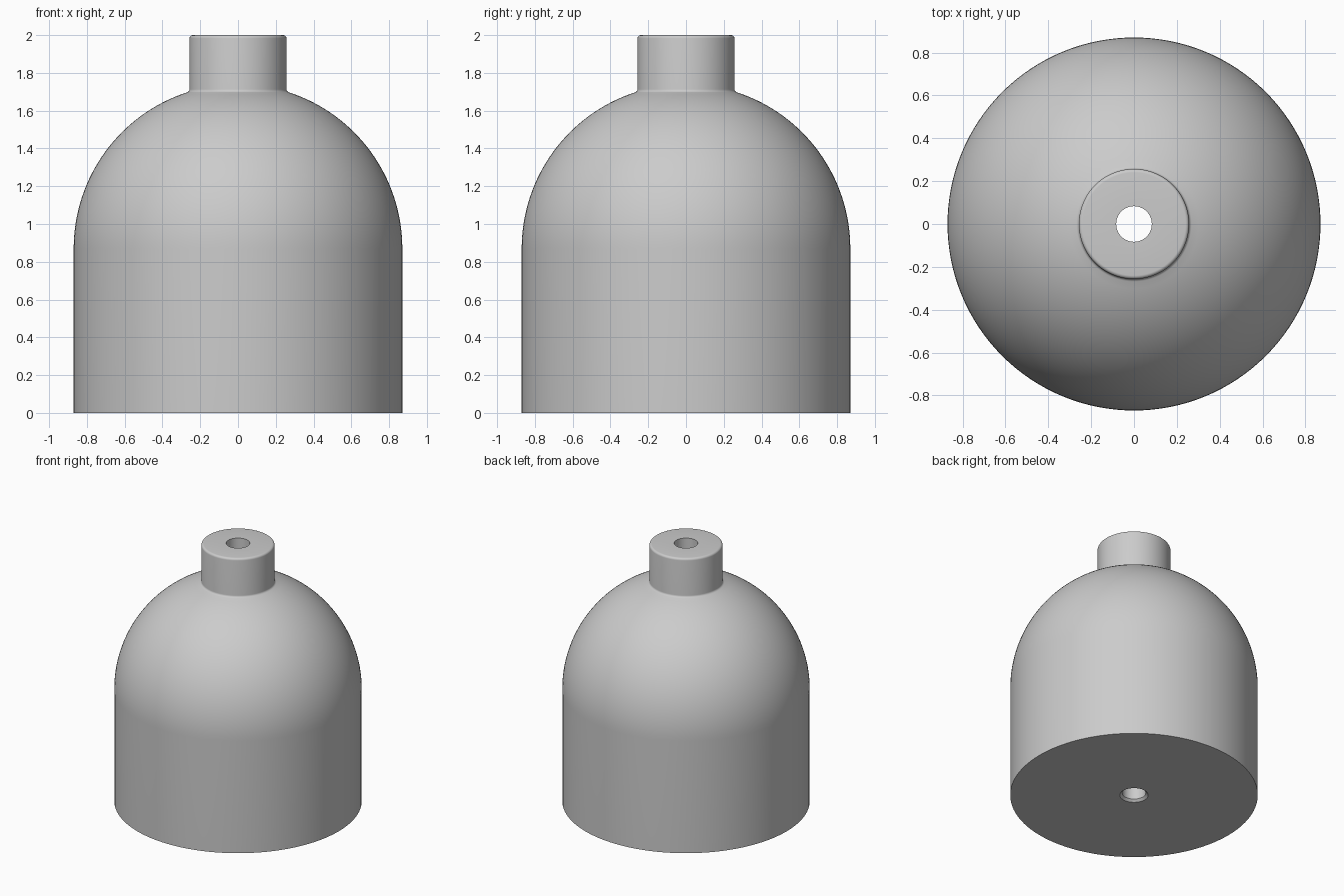
import bpy, bmesh
from math import radians, sin, cos, sqrt, asin, pi

cube = bpy.data.objects.get("Cube")
if cube:
    bpy.data.objects.remove(cube, do_unlink=True)

RADIUS, NECK, BORE, TOP = 0.87, 0.257, 0.083, 2.0
ROUND = 0.017
SEGMENTS = 128

grey = bpy.data.materials.new("plain_grey")
grey.use_nodes = True
colour = (0.6, 0.6, 0.6, 1)
grey.diffuse_color = colour
grey.node_tree.nodes["Principled BSDF"].inputs["Base Color"].default_value = colour


def arc(cx, cz, r, start, end, steps):
    """Points of an arc in the profile plane, angles in radians."""
    angles = [start + (end - start) * i / steps for i in range(steps + 1)]
    return [(cx + r * cos(a), cz + r * sin(a)) for a in angles]


# Fillet centre where the neck meets the dome
fillet_x = NECK + ROUND
fillet_z = RADIUS + sqrt((RADIUS + ROUND) ** 2 - fillet_x ** 2)
meet = asin((fillet_z - RADIUS) / (RADIUS + ROUND))

# Closed outline: base, dome, neck, bore
profile = [(BORE + ROUND, 0), (RADIUS, 0)]
profile += arc(0, RADIUS, RADIUS, 0, meet, 32)
profile += arc(fillet_x, fillet_z, ROUND, meet + pi, pi, 5) if meet < 0 else \
    arc(fillet_x, fillet_z, ROUND, meet - pi, -pi, 5)
profile += arc(NECK - ROUND, TOP - ROUND, ROUND, 0, pi / 2, 5)
profile += [(BORE, TOP), (BORE, ROUND)]

# Revolve the outline into one solid
bm = bmesh.new()
verts = [bm.verts.new((x, 0, z)) for x, z in profile]
edges = [bm.edges.new((a, b)) for a, b in zip(verts, verts[1:] + verts[:1])]
bmesh.ops.spin(bm, geom=verts + edges, cent=(0, 0, 0), axis=(0, 0, 1),
               angle=2 * pi, steps=SEGMENTS, use_merge=True)
bmesh.ops.remove_doubles(bm, verts=bm.verts, dist=1e-5)
bmesh.ops.recalc_face_normals(bm, faces=bm.faces)

mesh = bpy.data.meshes.new("domed_body")
bm.to_mesh(mesh)
bm.free()
mesh.materials.append(grey)
body = bpy.data.objects.new("domed_body", mesh)
bpy.context.collection.objects.link(body)

# Smooth curves with crisp rims
bpy.ops.object.select_all(action='DESELECT')
body.select_set(True)
bpy.context.view_layer.objects.active = body
bpy.ops.object.shade_smooth_by_angle(angle=radians(30))
